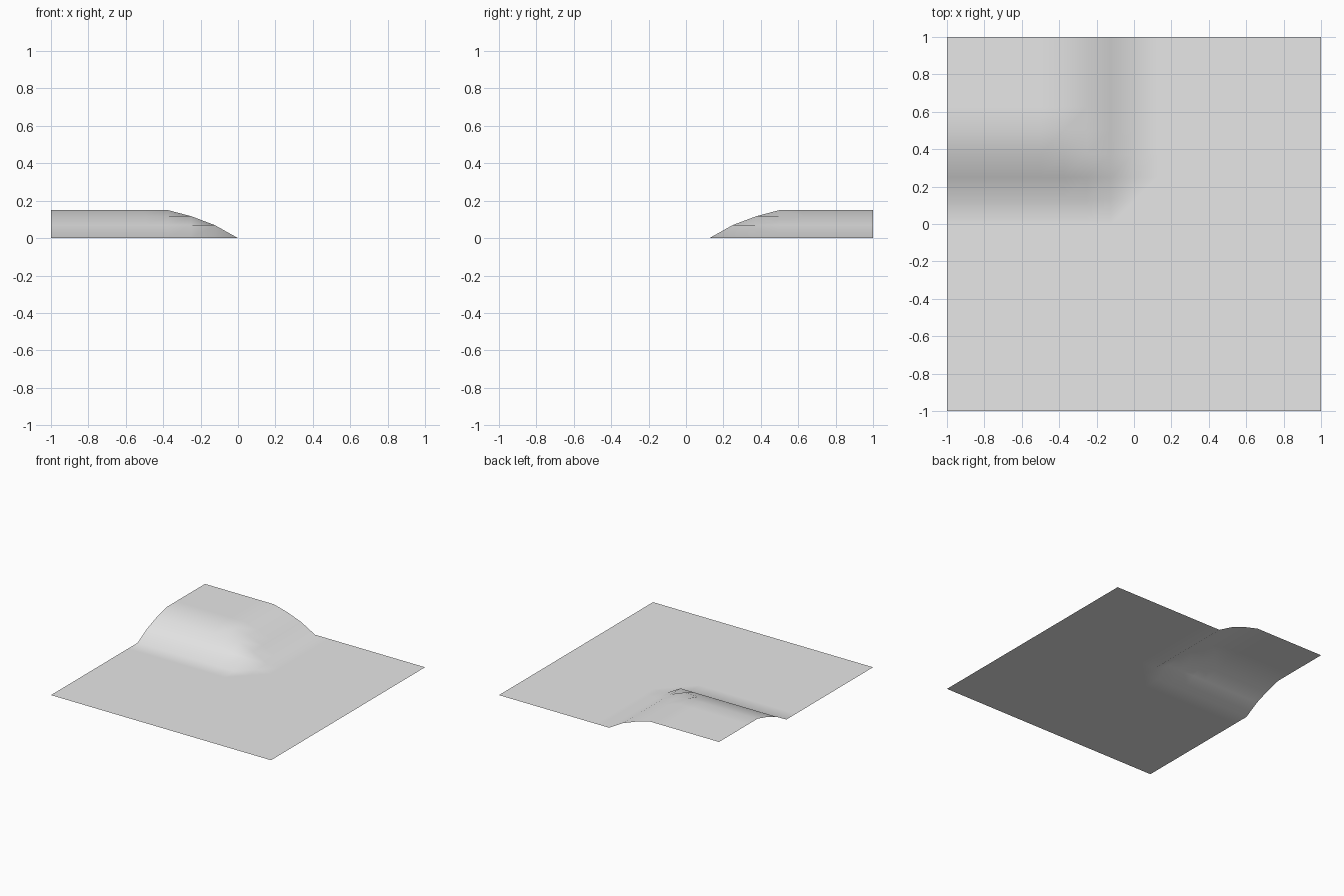
import bpy
import bmesh

cube = bpy.data.objects.get("Cube")
if cube:
    bpy.data.objects.remove(cube, do_unlink=True)

STEP = 0.125                       # grid cell size
RISE = [0.0, 0.07, 0.117, 0.15]    # heights of successive slope rows


def steps_inside(co):
    """Grid rows in from the foot of each of the two slopes."""
    return round(-co.x / STEP), round((co.y - STEP) / STEP)


# Ground colour
grey = bpy.data.materials.new("light_grey")
grey.use_nodes = True
colour = (0.8, 0.8, 0.8, 1.0)
grey.diffuse_color = colour
grey.node_tree.nodes["Principled BSDF"].inputs["Base Color"].default_value = colour

# Terrain sheet: flat ground with a raised corner plateau
bm = bmesh.new()
bmesh.ops.create_grid(bm, x_segments=16, y_segments=16, size=1.0)
for v in bm.verts:
    level = min(steps_inside(v.co))
    v.co.z = RISE[max(0, min(level, 3))]

# Split the bent cells on the slope corner across the ridge
for face in list(bm.faces):
    cells = [steps_inside(v.co) for v in face.verts]
    low_a, low_b = min(a for a, b in cells), min(b for a, b in cells)
    if low_a == low_b and 0 <= low_a < 3:
        ends = [v for v, (a, b) in zip(face.verts, cells) if a != b]
        bmesh.utils.face_split(face, ends[0], ends[1])

for face in bm.faces:
    face.smooth = True
bm.normal_update()

mesh = bpy.data.meshes.new("terrain_tile")
bm.to_mesh(mesh)
bm.free()
mesh.materials.append(grey)
terrain = bpy.data.objects.new("terrain_tile", mesh)
bpy.context.scene.collection.objects.link(terrain)
